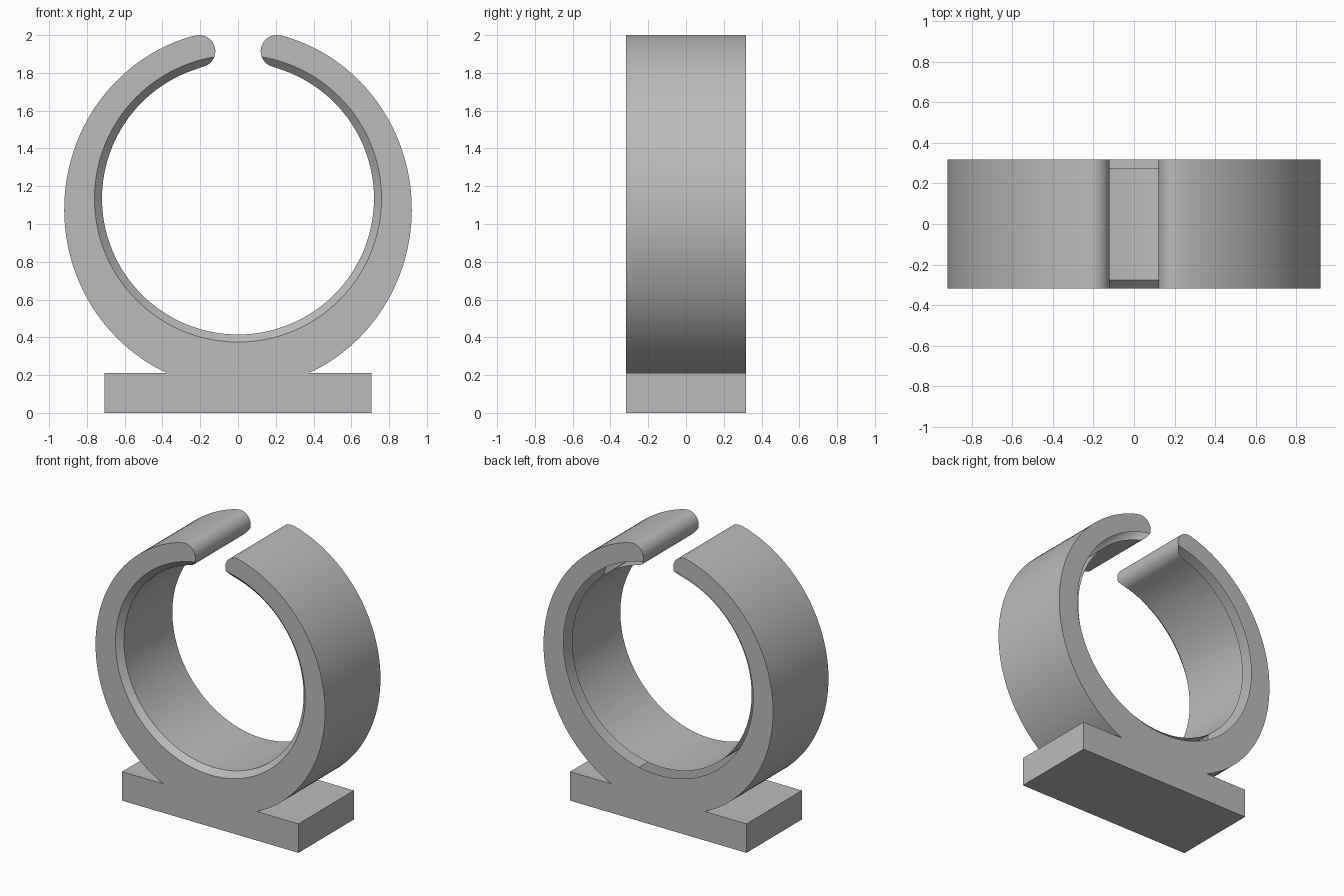
import bpy, bmesh
from math import sin, cos, asin, acos, pi, radians

cube = bpy.data.objects.get("Cube")
if cube:
    bpy.data.objects.remove(cube, do_unlink=True)

HALF_DEPTH = 0.317
BASE_HALF, BASE_TOP = 0.707, 0.21
OUT_W, OUT_H, OUT_Z = 0.92, 0.95, 1.078      # outer outline of the ring
BORE_R, BORE_Z = 0.72, 1.135                 # round bore
TIP_X, TIP_Z, TIP_R = 0.205, 1.915, 0.085    # rounded ends beside the gap
CHAMFER = 0.04
STEPS = 144

grey = bpy.data.materials.new("plain grey")
grey.use_nodes = True
grey.diffuse_color = (0.5, 0.5, 0.5, 1)
grey.node_tree.nodes["Principled BSDF"].inputs["Base Color"].default_value = (0.5, 0.5, 0.5, 1)


def arc(cx, cz, rx, rz, start, end, n):
    angles = [start + (end - start) * i / n for i in range(n + 1)]
    return [(cx + rx * cos(a), cz + rz * sin(a)) for a in angles]


def activate(obj):
    bpy.ops.object.select_all(action="DESELECT")
    obj.select_set(True)
    bpy.context.view_layer.objects.active = obj


# Half outline: base corner, outer ring, rounded tip, then bore down to its bottom
half = [(BASE_HALF, 0), (BASE_HALF, BASE_TOP)]
half += arc(0, OUT_Z, OUT_W, OUT_H, asin((BASE_TOP - OUT_Z) / OUT_H), acos(0.26 / OUT_W), 64)
half += arc(TIP_X, TIP_Z, TIP_R, TIP_R, radians(75), radians(255), 24)
half += arc(0, BORE_Z, BORE_R, BORE_R, radians(72.5), -pi / 2, 65)
outline = half + [(-x, z) for x, z in reversed(half[:-1])]

# Clip body: outline extruded front to back
bm = bmesh.new()
face = bm.faces.new([bm.verts.new((x, -HALF_DEPTH, z)) for x, z in outline])
result = bmesh.ops.extrude_face_region(bm, geom=[face])
moved = [v for v in result["geom"] if isinstance(v, bmesh.types.BMVert)]
bmesh.ops.translate(bm, verts=moved, vec=(0, 2 * HALF_DEPTH, 0))
bmesh.ops.recalc_face_normals(bm, faces=bm.faces)
mesh = bpy.data.meshes.new("clip_with_base")
bm.to_mesh(mesh)
bm.free()
clip = bpy.data.objects.new("clip_with_base", mesh)
bpy.context.collection.objects.link(clip)
mesh.materials.append(grey)

# Bevelled bore rims: a cone cut at the front and the back
for side in (-1, 1):
    bpy.ops.mesh.primitive_cone_add(
        vertices=STEPS, radius1=BORE_R + 2 * CHAMFER, radius2=BORE_R - CHAMFER,
        depth=3 * CHAMFER, location=(0, side * (HALF_DEPTH - CHAMFER / 2), BORE_Z),
        rotation=(side * pi / 2, 0, 0))
    cutter = bpy.context.object
    cutter.name = "rim_cutter"
    cutter.hide_render = True
    cutter.data.materials.append(grey)
    cut = clip.modifiers.new("rim bevel", "BOOLEAN")
    cut.operation = "DIFFERENCE"
    cut.solver = "EXACT"
    cut.object = cutter
    activate(clip)
    bpy.ops.object.modifier_apply(modifier=cut.name)
    bpy.data.objects.remove(cutter, do_unlink=True)

activate(clip)
bpy.ops.object.shade_smooth_by_angle(angle=radians(25))
